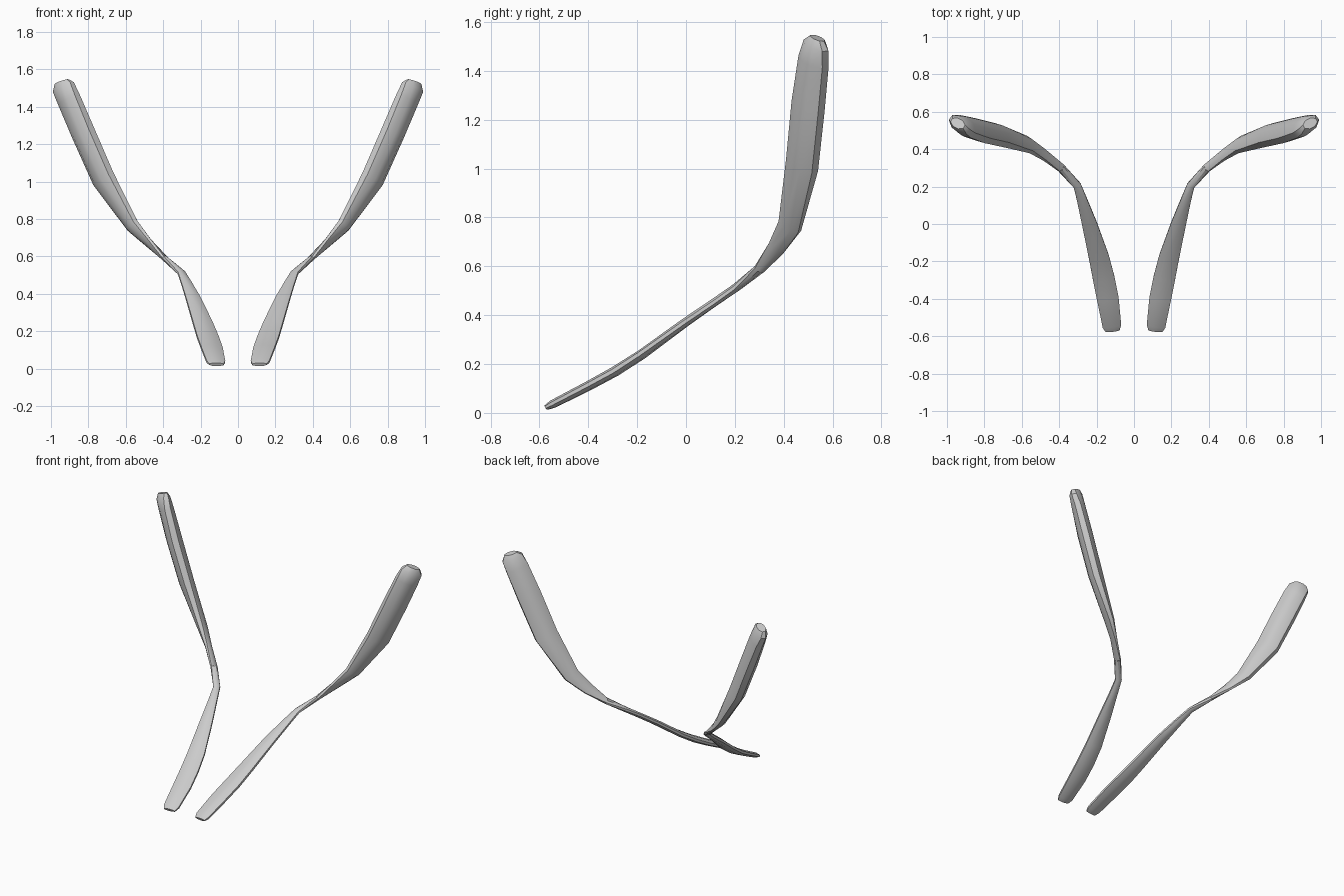
import bpy, bmesh, math
from mathutils import Vector

if "Cube" in bpy.data.objects:
    bpy.data.objects.remove(bpy.data.objects["Cube"])

# Stations along one strip: centre, direction of the wide axis, width, thickness
STATIONS = [
    ((0.115, -0.572, 0.022), (1, -.15, 0), 0.075, 0.020),
    ((0.118, -0.545, 0.036), (1, -.15, 0), 0.100, 0.032),
    ((0.140, -0.400, 0.110), (1, -.20, 0), 0.116, 0.036),
    ((0.162, -0.290, 0.170), (1, -.20, 0), 0.116, 0.038),
    ((0.187, -0.180, 0.240), (1, -.25, 0), 0.108, 0.036),
    ((0.238, 0.000, 0.372), (1, -.30, -.1), 0.080, 0.034),
    ((0.275, 0.120, 0.455), (1, -.40, -.2), 0.056, 0.032),
    ((0.303, 0.205, 0.513), (.8, -.60, -.2), 0.042, 0.032),
    ((0.390, 0.300, 0.588), (.4, -.80, .3), 0.045, 0.030),
    ((0.480, 0.370, 0.675), (0, -.77, .64), 0.072, 0.034),
    ((0.565, 0.425, 0.765), (-.3, -.80, .5), 0.098, 0.058),
    ((0.720, 0.475, 1.015), (-.6, -.75, .35), 0.145, 0.092),
    ((0.828, 0.500, 1.260), (-.6, -.75, .35), 0.148, 0.096),
    ((0.905, 0.522, 1.440), (-.65, -.70, .35), 0.142, 0.088),
    ((0.934, 0.532, 1.505), (-.75, -.60, .30), 0.130, 0.076),
    ((0.942, 0.538, 1.534), (-.85, -.45, .20), 0.080, 0.050),
]
SIDES = 8


def ring(i):
    """Flattened octagon, square to the path at station i."""
    c, w, width, thick = STATIONS[i]
    a = Vector(STATIONS[max(i - 1, 0)][0])
    b = Vector(STATIONS[min(i + 1, len(STATIONS) - 1)][0])
    t = (b - a).normalized()
    w = Vector(w)
    w = (w - t * w.dot(t)).normalized()
    n = t.cross(w)
    k = 0.5 / math.cos(math.pi / SIDES)
    out = []
    for s in range(SIDES):
        ang = 2 * math.pi * (s + 0.5) / SIDES
        out.append(Vector(c) + w * width * k * math.cos(ang) + n * thick * k * math.sin(ang))
    return out


def build_strip(name, side):
    bm = bmesh.new()
    rings = []
    for i in range(len(STATIONS)):
        rings.append([bm.verts.new((p.x * side, p.y, p.z)) for p in ring(i)])
    for r0, r1 in zip(rings, rings[1:]):
        for s in range(SIDES):
            q = (s + 1) % SIDES
            bm.faces.new((r0[s], r0[q], r1[q], r1[s]))
    bm.faces.new(rings[0])
    bm.faces.new(rings[-1])
    bmesh.ops.recalc_face_normals(bm, faces=bm.faces)
    me = bpy.data.meshes.new(name)
    bm.to_mesh(me)
    bm.free()
    ob = bpy.data.objects.new(name, me)
    bpy.context.collection.objects.link(ob)
    bpy.ops.object.select_all(action='DESELECT')
    ob.select_set(True)
    bpy.context.view_layer.objects.active = ob
    bpy.ops.object.shade_smooth_by_angle(angle=math.radians(35))


# Mirrored pair of twisted strips
build_strip("right_curved_strip", 1)
build_strip("left_curved_strip", -1)
